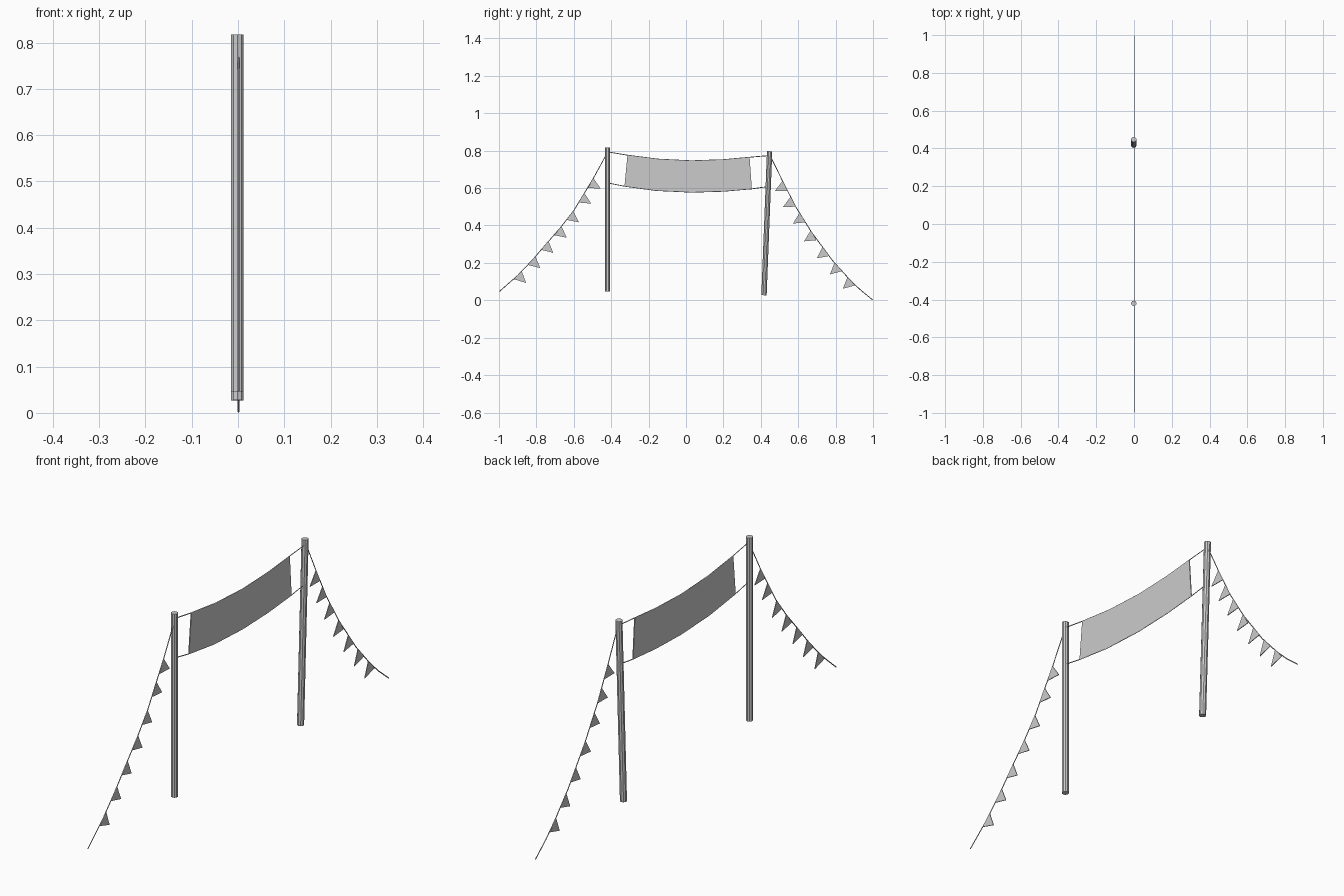
import bpy
import math
from mathutils import Vector

if "Cube" in bpy.data.objects:
    bpy.data.objects.remove(bpy.data.objects["Cube"])


def pole(name, bottom, top, radius=0.0142):
    # Faceted post between two (y, z) points
    a, b = Vector((-0.0012, *bottom)), Vector((-0.0012, *top))
    d = b - a
    bpy.ops.mesh.primitive_cylinder_add(vertices=10, radius=radius, depth=d.length, location=(a + b) / 2)
    ob = bpy.context.object
    ob.name = name
    ob.rotation_euler = (-math.atan2(d.y, d.z), 0, 0)


def rope(name, pts, radius=0.0022):
    # Thin line through (y, z) points
    cu = bpy.data.curves.new(name, 'CURVE')
    cu.dimensions = '3D'
    cu.bevel_depth = radius
    cu.bevel_resolution = 0
    cu.use_fill_caps = True
    sp = cu.splines.new('POLY')
    sp.points.add(len(pts) - 1)
    for p, (y, z) in zip(sp.points, pts):
        p.co = (0.001, y, z, 1)
    bpy.context.collection.objects.link(bpy.data.objects.new(name, cu))


def cloth(name, verts, faces, thick=0.003):
    me = bpy.data.meshes.new(name)
    me.from_pydata([(0.001, y, z) for y, z in verts], [], faces)
    ob = bpy.data.objects.new(name, me)
    bpy.context.collection.objects.link(ob)
    mod = ob.modifiers.new("thickness", 'SOLIDIFY')
    mod.thickness = thick
    mod.offset = 0


def at(pts, y):
    # Height and direction of a polyline at a given y
    for (y0, z0), (y1, z1) in zip(pts, pts[1:]):
        if min(y0, y1) <= y <= max(y0, y1):
            t = (y - y0) / (y1 - y0)
            return Vector((y, z0 + t * (z1 - z0))), Vector((y1 - y0, z1 - z0)).normalized()


# Posts
pole("left_pole", (-0.42, 0.046), (-0.42, 0.817))
pole("right_pole", (0.417, 0.027), (0.447, 0.797))

# Sagging ropes that carry the banner
top = [(-0.415, 0.793), (-0.313, 0.776), (-0.15, 0.755), (0.03, 0.746),
       (0.2, 0.752), (0.34, 0.765), (0.446, 0.774)]
low = [(-0.415, 0.627), (-0.329, 0.610), (-0.16, 0.587), (0.03, 0.578),
       (0.2, 0.583), (0.352, 0.596), (0.438, 0.608)]
rope("top_banner_rope", top)
rope("lower_banner_rope", low)

# Banner stretched between the ropes
t, l = top[1:-1], low[1:-1]
n = len(t)
cloth("banner", t + l, [(i, i + 1, n + i + 1, n + i) for i in range(n - 1)], 0.004)

# Bunting strings with triangular flags
strings = {
    "left": ([(-0.42, 0.79), (-0.495, 0.653), (-0.60, 0.48), (-0.67, 0.39), (-0.746, 0.303),
              (-0.82, 0.217), (-0.90, 0.133), (-0.998, 0.047)],
             (-0.495, -0.543, -0.602, -0.666, -0.735, -0.805, -0.878)),
    "right": ([(0.447, 0.78), (0.52, 0.63), (0.585, 0.503), (0.67, 0.366), (0.783, 0.213),
               (0.874, 0.112), (0.93, 0.058), (0.998, 0.002)],
              (0.516, 0.559, 0.607, 0.666, 0.730, 0.794, 0.863)),
}
for side, (pts, starts) in strings.items():
    rope(side + "_bunting_string", pts)
    s = 1 if side == "right" else -1
    for i, y in enumerate(starts):
        a, d = at(pts, y)
        b = a + d * 0.06
        apex = (a + b) / 2 + Vector((-s * abs(d.y), -abs(d.x))) * 0.06
        cloth(f"{side}_flag_{i + 1}", [a, b, apex], [(0, 1, 2)])
